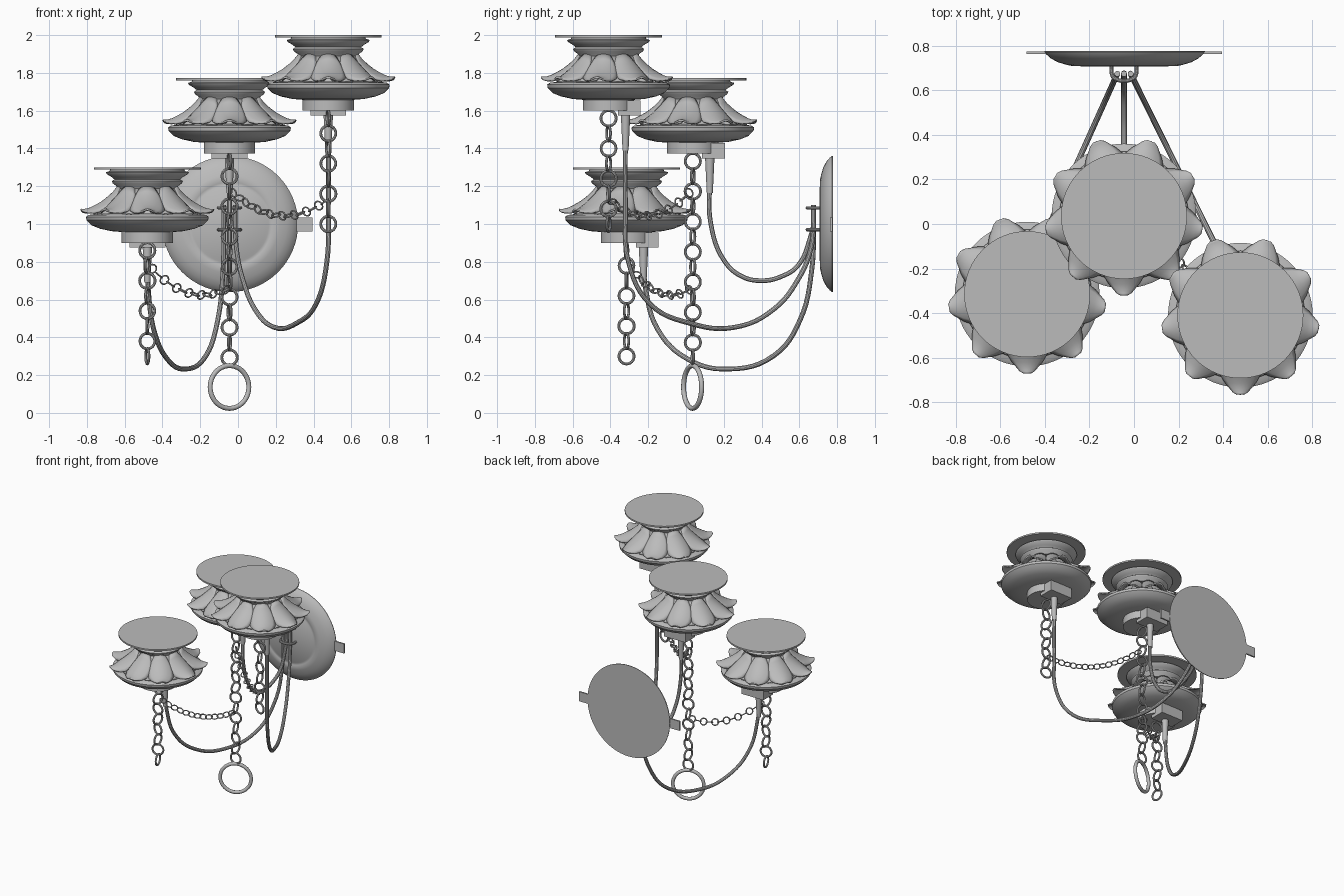
import bpy, math, random
from mathutils import Vector, Matrix

if "Cube" in bpy.data.objects:
    bpy.data.objects.remove(bpy.data.objects["Cube"])

random.seed(4)
col = bpy.context.scene.collection
metal = bpy.data.materials.new("dark_metal")
metal.diffuse_color = (.5, .5, .5, 1)
metal.use_nodes = True
metal.node_tree.nodes["Principled BSDF"].inputs["Base Color"].default_value = metal.diffuse_color


def add(name, data, loc=(0, 0, 0)):
    ob = bpy.data.objects.new(name, data)
    ob.location = loc
    if not data.materials:
        data.materials.append(metal)
    col.objects.link(ob)
    return ob


def make_mesh(name, verts, faces):
    me = bpy.data.meshes.new(name)
    me.from_pydata(verts, [], faces)
    me.validate()
    return me


def lathe(name, profile, n=48):
    """Revolve (radius, z) points, listed from top axis to bottom axis."""
    verts, rings = [], []
    for r, z in profile:
        ring = []
        if r == 0:
            verts.append((0, 0, z))
            ring = [len(verts) - 1] * n
        else:
            for i in range(n):
                a = 2 * math.pi * i / n
                ring.append(len(verts))
                verts.append((r * math.cos(a), r * math.sin(a), z))
        rings.append(ring)
    faces = []
    for a, b in zip(rings, rings[1:]):
        for i in range(n):
            j = (i + 1) % n
            f = list(dict.fromkeys((a[i], b[i], b[j], a[j])))
            if len(f) > 2:
                faces.append(f)
    return make_mesh(name, verts, faces)


def torus(name, R, r, n=24, m=8):
    """Ring standing upright in the XZ plane."""
    verts = [((R + r * math.cos(2 * math.pi * j / m)) * math.cos(2 * math.pi * i / n),
              r * math.sin(2 * math.pi * j / m),
              (R + r * math.cos(2 * math.pi * j / m)) * math.sin(2 * math.pi * i / n))
             for i in range(n) for j in range(m)]
    faces = [(i * m + j, i * m + (j + 1) % m, (i + 1) % n * m + (j + 1) % m, (i + 1) % n * m + j)
             for i in range(n) for j in range(m)]
    return make_mesh(name, verts, [f[::-1] for f in faces])


def petals(name, spine, count, start, droop, nv=8):
    """Ring of leaves; spine rows are (radius, z, half width)."""
    verts, faces = [], []
    for k in range(count):
        rot = Matrix.Rotation(math.radians(start + 360 * k / count), 3, 'Z')
        base = len(verts)
        for r, z, w in spine:
            for j in range(nv + 1):
                v = 2 * j / nv - 1
                verts.append(rot @ Vector((r - 0.1 * w * v * v, w * v, z - droop * w * v * v)))
        for i in range(len(spine) - 1):
            for j in range(nv):
                a = base + i * (nv + 1) + j
                faces.append((a, a + nv + 1, a + nv + 2, a + 1))
    return make_mesh(name, verts, faces)


def tube(name, pts, radius):
    cu = bpy.data.curves.new(name, 'CURVE')
    cu.dimensions = '3D'
    cu.bevel_depth = radius
    cu.bevel_resolution = 3
    cu.resolution_u = 6
    cu.use_fill_caps = True
    sp = cu.splines.new('BEZIER')
    sp.bezier_points.add(len(pts) - 1)
    for bp, p in zip(sp.bezier_points, pts):
        bp.co = p
        bp.handle_left_type = bp.handle_right_type = 'AUTO'
    return add(name, cu)


def box(name, lo, hi):
    v = [(x, y, z) for x in (lo[0], hi[0]) for y in (lo[1], hi[1]) for z in (lo[2], hi[2])]
    return make_mesh(name, v, [(0, 1, 3, 2), (4, 6, 7, 5), (0, 4, 5, 1), (2, 3, 7, 6), (0, 2, 6, 4), (1, 5, 7, 3)])


# Shared lamp parts, measured downward from the top plate
plate = lathe("top_plate", [(0, 0), (.283, 0), (.283, -.012), (0, -.012)], 64)
neck = lathe("lamp_neck", [(0, -.01), (.195, -.01), (.2, -.02), (.22, -.026), (.215, -.036), (.188, -.052),
                           (.174, -.064), (.188, -.073), (.183, -.085), (.162, -.1), (.152, -.125), (.19, -.18),
                           (.23, -.25), (0, -.25)])
bowl = lathe("lamp_bowl", [(0, -.24), (.26, -.245), (.31, -.252), (.325, -.262), (.322, -.28), (.295, -.307),
                           (.25, -.325), (.19, -.338), (.13, -.343), (0, -.343)], 64)
cup = lathe("lamp_cup", [(0, -.33), (.136, -.33), (.136, -.4), (0, -.4)])
block = box("arm_block", (-.095, .05, -.425), (.095, .17, -.345))
socket = lathe("arm_socket", [(0, -.42), (.025, -.42), (.016, -.61), (0, -.61)], 20)
outer = petals("outer_petals", [(.155, -.1, .04), (.178, -.13, .062), (.205, -.155, .08), (.24, -.182, .09),
                                (.275, -.202, .088), (.305, -.217, .07), (.33, -.224, .048), (.348, -.225, .032),
                                (.357, -.224, .014)], 9, -90, .35)
inner = petals("inner_petals", [(.15, -.11, .05), (.185, -.155, .075), (.22, -.195, .08),
                                (.25, -.222, .068), (.275, -.238, .04), (.288, -.243, .015)], 9, -70, .25)

lamps = {"left": (-.48, -.315, 1.30), "middle": (-.045, .036, 1.773), "right": (.478, -.41, 2.0)}
for side, loc in lamps.items():
    for me in (plate, neck, bowl, cup, block, outer, inner):
        ob = add(f"{side}_{me.name}", me, loc)
        if "petals" in me.name:
            mod = ob.modifiers.new("thickness", 'SOLIDIFY')
            mod.thickness = .01
            mod.offset = 0
    add(f"{side}_arm_socket", socket, Vector(loc) + Vector((0, .09, 0)))

# Curved arms: (fraction of the way to the wall, height)
arm_paths = {
    "left": (-.03, [(0, .8), (.012, .66), (.085, .44), (.26, .285), (.5, .232), (.77, .305), (.92, .49), (.99, .76)]),
    "middle": (0, [(0, 1.25), (.01, 1.0), (.14, .805), (.3, .725), (.49, .70), (.69, .722), (.85, .78), (.97, .93)]),
    "right": (.03, [(0, 1.5), (0, 1.1), (.015, .8), (.13, .577), (.34, .475), (.58, .453), (.79, .55), (.92, .71),
                    (.985, .865)]),
}
for side, (dx, path) in arm_paths.items():
    a = Vector(lamps[side]) + Vector((0, .09, 0))
    b = Vector((-.045 + dx, .675, 0))
    pts = [(a.x + (b.x - a.x) * t, a.y + (b.y - a.y) * t, z) for t, z in path + [(1, 1.0), (1, 1.1)]]
    tube(f"{side}_arm", pts, .013)

# Domed wall plate, mounting bar set into its back, and two clips that hold the arms
wall = add("wall_plate", lathe("wall_plate", [(0, .07), (.195, .07), (.205, .064), (.222, .064), (.232, .068),
                                              (.26, .062), (.3, .05), (.33, .034), (.352, .015), (.36, .004),
                                              (.36, 0), (0, 0)], 64), (-.042, .777, 1.0))
wall.rotation_euler.x = math.pi / 2
add("mounting_bar", box("mounting_bar", (-.484, .763, .96), (.395, .775, 1.035)))
for i, z in enumerate((.97, 1.085)):
    tube(f"arm_clip_{i}", [(-.1, .715, z), (-.1, .675, z), (-.085, .653, z), (-.005, .653, z),
                           (.01, .675, z), (.01, .715, z)], .009)

# Hanging chains of alternating links
link = torus("chain_link", .041, .0075)
for side, count, turn in (("left", 8, 0), ("middle", 14, 90), ("right", 8, 90)):
    x, y, z = lamps[side]
    for i in range(count):
        ob = add(f"{side}_chain_link_{i}", link, (x, y, z - .44 - .08 * i))
        ob.rotation_euler.z = math.radians(turn - 90 * (i % 2) + random.uniform(-20, 20))

# Large pull ring
ring = add("pull_ring", torus("pull_ring", .113, .013, 48, 12), (-.045, .035, .137))
ring.rotation_euler.z = math.radians(25)

# Fine chains draped between the hanging chains
small = torus("small_link", .024, .0045, 18, 6)
swags = {"left": ((-.47, -.30, .78), (-.05, .03, .66), .55, 13),
         "right": ((-.04, .03, 1.18), (.475, -.405, 1.13), .935, 16)}
for side, (p, q, cz, n) in swags.items():
    p, q = Vector(p), Vector(q)
    c = (p + q) / 2
    c.z = cz
    for i in range(n):
        t = (i + .5) / n
        pos = p * (1 - t) ** 2 + c * 2 * t * (1 - t) + q * t * t
        d = (c - p) * (1 - t) + (q - c) * t
        ob = add(f"{side}_swag_link_{i}", small, pos)
        ob.rotation_mode = 'QUATERNION'
        ob.rotation_quaternion = (d.to_track_quat('X', 'Z').to_matrix()
                                  @ Matrix.Rotation(math.pi / 2 * (i % 2) + .4, 3, 'X')).to_quaternion()

# Convert tubes to mesh and shade everything
bpy.ops.object.select_all(action='DESELECT')
for ob in col.objects:
    if ob.type == 'CURVE':
        ob.select_set(True)
        bpy.context.view_layer.objects.active = ob
bpy.ops.object.convert(target='MESH')
bpy.ops.object.select_all(action='SELECT')
bpy.ops.object.shade_smooth_by_angle(angle=math.radians(35))
